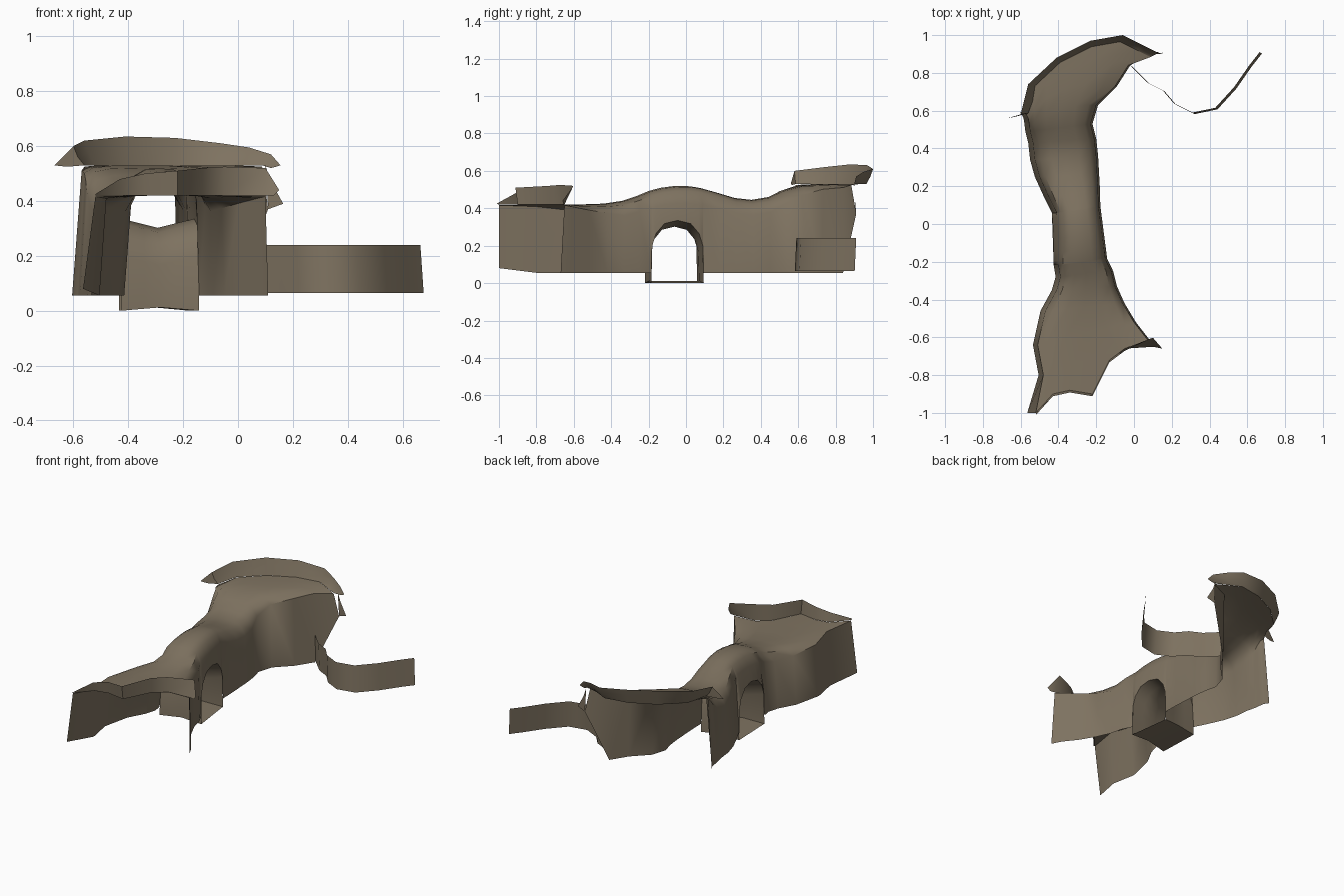
import bpy
import bmesh
from mathutils import Vector

cube = bpy.data.objects.get("Cube")
if cube:
    bpy.data.objects.remove(cube, do_unlink=True)

stone = bpy.data.materials.new("brown_stone")
stone.use_nodes = True
stone.diffuse_color = (0.21, 0.17, 0.118, 1)
stone.node_tree.nodes["Principled BSDF"].inputs["Base Color"].default_value = stone.diffuse_color

GROUND = 0.055


def make_sheet(name, rows):
    """Skin a grid of points as one smooth open sheet."""
    bm = bmesh.new()
    grid = [[bm.verts.new(point) for point in row] for row in rows]
    for near, far in zip(grid, grid[1:]):
        for j in range(len(near) - 1):
            bm.faces.new((near[j], near[j + 1], far[j + 1], far[j]))
    bmesh.ops.remove_doubles(bm, verts=bm.verts, dist=0.0005)
    mesh = bpy.data.meshes.new(name)
    bm.to_mesh(mesh)
    bm.free()
    mesh.materials.append(stone)
    obj = bpy.data.objects.new(name, mesh)
    bpy.context.collection.objects.link(obj)
    bpy.ops.object.select_all(action="DESELECT")
    bpy.context.view_layer.objects.active = obj
    obj.select_set(True)
    bpy.ops.object.shade_smooth_by_angle(angle=0.75)
    return obj


# Cross-section of the ridge: position across the top and relative height
SECTION = [(0, 0.8), (0.1, 0.94), (0.28, 0.99), (0.5, 1), (0.72, 0.99), (0.9, 0.94), (1, 0.8)]
BULGE_WAY = Vector((-0.45, 0.9))


def section_row(lx, ly, rx, ry, height, roundness=1, bulge=0, base=GROUND, right_base=None):
    """Left wall foot, over the top, down to the right wall foot."""
    left, right = Vector((lx, ly)), Vector((rx, ry))
    row = [Vector((lx - 0.025, ly, base))]
    for u, rise in SECTION:
        spot = left.lerp(right, u) + BULGE_WAY * bulge * 4 * u * (1 - u)
        drop = (1 - rise) * roundness * (height - GROUND)
        row.append(Vector((spot.x, spot.y, height - drop)))
    row.append(Vector((rx + 0.01, ry, base if right_base is None else right_base)))
    return row


# Stations: left x, left y, right x, right y, crest height, roundness, bulge
front_stations = [
    (-0.54, -1, 0.1, -0.67, 0.42, 0.05),
    (-0.48, -0.8, 0.07, -0.61, 0.42, 0.15),
    (-0.51, -0.64, 0.0, -0.52, 0.42, 0.4),
    (-0.47, -0.46, -0.06, -0.42, 0.425, 0.7),
    (-0.41, -0.35, -0.1, -0.33, 0.44),
    (-0.39, -0.28, -0.12, -0.25, 0.465),
]
back_stations = [
    (-0.45, 0.14, -0.19, 0.18, 0.485),
    (-0.5, 0.25, -0.195, 0.27, 0.455),
    (-0.525, 0.34, -0.2, 0.36, 0.445),
    (-0.535, 0.43, -0.21, 0.45, 0.46),
    (-0.55, 0.49, -0.23, 0.53, 0.495, 0.8),
    (-0.555, 0.53, -0.2, 0.63, 0.52, 0.5, 0.03),
    (-0.56, 0.56, -0.1, 0.73, 0.53, 0.3, 0.08),
    (-0.57, 0.58, -0.03, 0.84, 0.53, 0.2, 0.13),
]

# Arch opening: half outline as (offset along the wall, height)
half_arch = [(0.14, GROUND), (0.135, 0.2), (0.115, 0.265), (0.07, 0.318)]
arch = [(-a, z) for a, z in half_arch] + [(0, 0.335)] + half_arch[::-1]
arch_rows = [
    section_row(-0.4 - 0.07 * max(a, 0), a - 0.08, -0.17 - 0.13 * a, a - 0.045,
                0.52 - (a - 0.03) ** 2, base=z)
    for a, z in arch
]

# Open ends of the ridge top
front_edge = [(-0.52, -1), (-0.43, -0.9), (-0.34, -0.88), (-0.22, -0.9),
              (-0.13, -0.72), (-0.05, -0.66), (0.1, -0.65)]
back_edge = [(-0.6, 0.58), (-0.56, 0.74), (-0.41, 0.88), (-0.23, 0.97),
             (-0.06, 1.0), (0.04, 0.95), (0.12, 0.91)]
hub = Vector((-0.2, 0.65))
back_inset = [Vector(p).lerp(hub, 0.1) for p in back_edge]

rows = [section_row(*s) for s in front_stations] + arch_rows
rows += [section_row(*s) for s in back_stations]
rows.append(section_row(-0.58, 0.59, 0.1, 0.91, 0.53, 0.05, right_base=0.37))
for row, edge in ((rows[0], front_edge), (rows[-1], back_inset)):
    for point, (x, y) in zip(row[1:-1], edge):
        point.x, point.y = x, y
rows[0][0].z = 0.08
make_sheet("ridge_shell", rows)

# Tunnel lining with a floor, narrowing in the middle
tunnel = []
for i, (a, z) in enumerate(arch):
    left, right = arch_rows[i][0].copy(), arch_rows[i][-1].copy()
    if z == GROUND:
        left.z = right.z = 0
    middle = left.lerp(right, 0.5)
    middle.y -= a * 0.05
    middle.z = max(middle.z - 0.033, 0.012)
    tunnel.append([left, left.lerp(middle, 0.6), middle, right.lerp(middle, 0.6), right])
make_sheet("tunnel_lining", tunnel + tunnel[:1])

# Raised lips around both open ends
front_tops = [0.425, 0.48, 0.5, 0.51, 0.52, 0.525, 0.52]
front_lip = [[(x, y, 0.42), (x, y - 0.012 + 0.06 * (x > 0), z)]
             for (x, y), z in zip(front_edge, front_tops)]
front_lip.append([(0.13, -0.655, 0.42), (0.15, -0.66, 0.44)])
make_sheet("front_lip", front_lip)

back_tops = [0.6, 0.62, 0.635, 0.63, 0.61, 0.595, 0.57]
back_lip = [[(-0.62, 0.57, 0.525), (-0.67, 0.56, 0.53)]]
for base, (x, y), z in zip(back_inset, back_edge, back_tops):
    shoulder = base.lerp(Vector((x, y)), 0.6)
    back_lip.append([(base.x, base.y, 0.53), (shoulder.x, shoulder.y, z - 0.04), (x, y, z)])
back_lip[0].insert(1, (-0.645, 0.565, 0.527))
back_lip.append([(0.12, 0.9, 0.52), (0.14, 0.9, 0.525), (0.155, 0.9, 0.53)])
make_sheet("back_lip", back_lip)

# Pointed spur on the broken wall end
make_sheet("wall_spur", [[(0.1, 0.91, 0.53), (0.11, 0.91, 0.37)],
                         [(0.12, 0.91, 0.47), (0.165, 0.905, 0.39)]])

# Low curving wall trailing from the back
path = [(-0.02, 0.84), (0.07, 0.75), (0.15, 0.71), (0.21, 0.64), (0.31, 0.59),
        (0.43, 0.615), (0.53, 0.725), (0.61, 0.84), (0.665, 0.91)]
make_sheet("trailing_wall", [[(x, y, 0.24), (x + 0.012, y - 0.008, 0.065)] for x, y in path])
